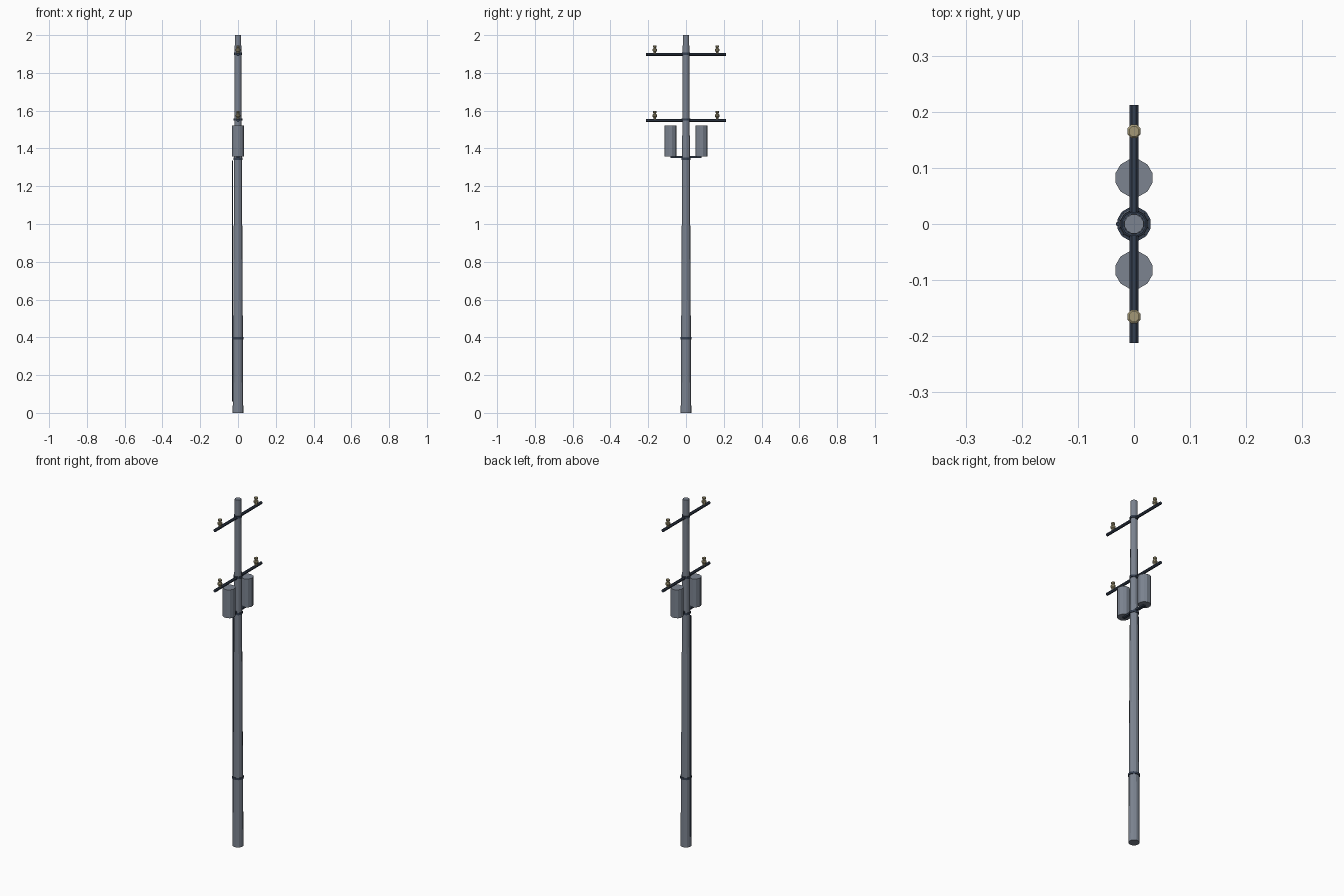
import bpy, bmesh, math
from mathutils import Matrix

if "Cube" in bpy.data.objects:
    bpy.data.objects.remove(bpy.data.objects["Cube"])


def mat(name, rgb):
    m = bpy.data.materials.new(name)
    m.diffuse_color = (*rgb, 1)
    m.use_nodes = True
    m.node_tree.nodes["Principled BSDF"].inputs["Base Color"].default_value = m.diffuse_color
    return m


GREY = mat("weathered_grey", (0.20, 0.23, 0.28))
DARK = mat("dark_steel", (0.035, 0.05, 0.08))
TAN = mat("tan_ceramic", (0.36, 0.31, 0.18))


def add(name, bm, material):
    bmesh.ops.recalc_face_normals(bm, faces=bm.faces)
    me = bpy.data.meshes.new(name)
    bm.to_mesh(me)
    bm.free()
    me.materials.append(material)
    ob = bpy.data.objects.new(name, me)
    bpy.context.collection.objects.link(ob)
    return ob


def lathe(name, profile, sides, material, loc=(0, 0, 0), rot=None):
    """Stack of rings (radius, z), capped at both ends."""
    bm = bmesh.new()
    rings = [[bm.verts.new((r * math.cos(a), r * math.sin(a), z))
              for a in (2 * math.pi * (i + 0.5) / sides for i in range(sides))]
             for r, z in profile]
    for lo, hi in zip(rings, rings[1:]):
        for i in range(sides):
            j = (i + 1) % sides
            bm.faces.new((lo[i], lo[j], hi[j], hi[i]))
    bm.faces.new(rings[0])
    bm.faces.new(rings[-1])
    bmesh.ops.transform(bm, matrix=Matrix.Translation(loc) @ (rot or Matrix()), verts=bm.verts)
    return add(name, bm, material)


def box(name, size, loc, material):
    bm = bmesh.new()
    bmesh.ops.create_cube(bm, size=1, matrix=Matrix.Translation(loc) @ Matrix.Diagonal((*size, 1)))
    return add(name, bm, material)


def pole_radius(z):
    return 0.029 - 0.0115 * z / 2


# Tapered pole
lathe("pole", [(pole_radius(0), 0), (pole_radius(2), 2)], 12, GREY)

# Clamp bands around the pole
for i, z in enumerate((0.395, 1.345, 1.553, 1.902)):
    r = pole_radius(z) + 0.004
    lathe(f"clamp_band_{i}", [(r, z - 0.006), (r, z + 0.006)], 12, DARK)

# Ground conduit running up the left side
lathe("conduit", [(0.004, 0.06), (0.004, 1.335)], 6, DARK, (-0.029, 0, 0))

# Crossarms with a pair of stepped insulators each
along_y = Matrix.Rotation(math.radians(90), 4, 'X')
insulator = [(0.008, 0), (0.008, 0.010), (0.013, 0.014), (0.013, 0.024),
             (0.008, 0.028), (0.008, 0.033), (0.010, 0.035), (0.010, 0.044)]
for level, z in (("lower", 1.549), ("upper", 1.897)):
    lathe(f"{level}_crossarm", [(0.0085, -0.212), (0.0085, 0.212)], 8, DARK, (0, 0, z), along_y)
    for side, s in (("front", -1), ("back", 1)):
        lathe(f"{level}_{side}_insulator", insulator, 8, TAN, (0, s * 0.165, z + 0.005))

# Transformer cans on a bracket
box("transformer_bracket", (0.016, 0.165, 0.010), (0, 0, 1.355), DARK)
for side, s in (("front", -1), ("back", 1)):
    lathe(f"{side}_transformer", [(0.034, 1.357), (0.034, 1.521)], 12, GREY, (0, s * 0.082, 0))
